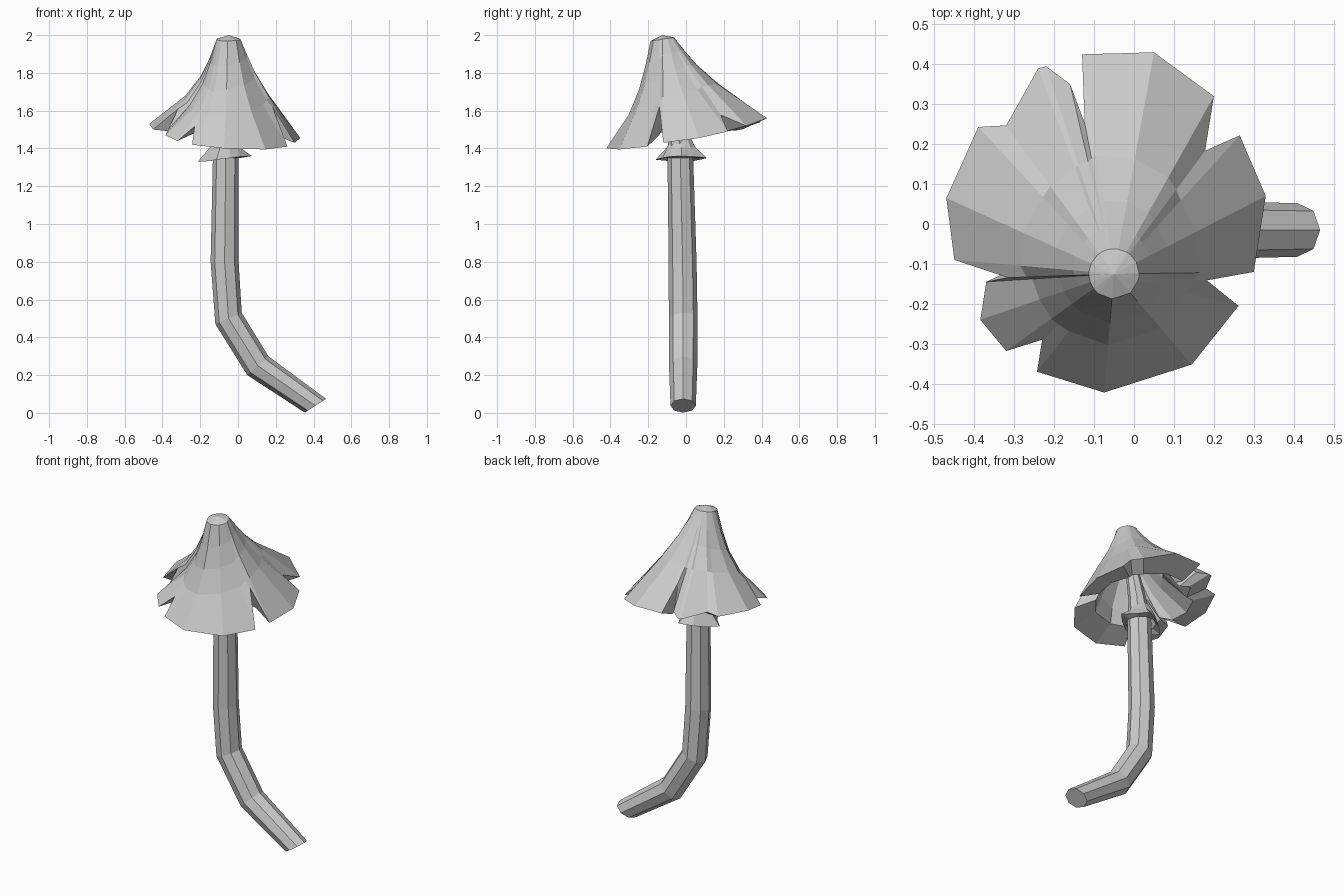
import bpy
import bmesh
from math import sin, cos, pi, radians, atan2
from mathutils import Vector

default_cube = bpy.data.objects.get("Cube")
if default_cube:
    bpy.data.objects.remove(default_cube, do_unlink=True)

grey = bpy.data.materials.new("plain grey")
grey.use_nodes = True
GREY_VALUE = (0.6, 0.6, 0.6, 1)
grey.diffuse_color = GREY_VALUE
grey.node_tree.nodes["Principled BSDF"].inputs["Base Color"].default_value = GREY_VALUE


def loft(name, rings, start=None, end=None, closed=False):
    """Skin a list of equal-length rings; fan the ends to a point or fill them."""
    bm = bmesh.new()
    loops = [[bm.verts.new(point) for point in ring] for ring in rings]
    count = len(loops[0])
    pairs = list(zip(loops, loops[1:]))
    if closed:
        pairs.append((loops[-1], loops[0]))
    for upper, lower in pairs:
        for i in range(count):
            j = (i + 1) % count
            bm.faces.new((upper[i], upper[j], lower[j], lower[i]))
    if not closed:
        for loop, tip in ((loops[0], start), (loops[-1], end)):
            if tip is None:
                bm.faces.new(loop)
            else:
                centre = bm.verts.new(tip)
                for i in range(count):
                    bm.faces.new((loop[i], loop[(i + 1) % count], centre))
    bmesh.ops.recalc_face_normals(bm, faces=bm.faces)
    mesh = bpy.data.meshes.new(name)
    bm.to_mesh(mesh)
    bm.free()
    mesh.materials.append(grey)
    part = bpy.data.objects.new(name, mesh)
    bpy.context.collection.objects.link(part)
    return part


# Stem: octagonal tube with a bent foot (centre, radius, ring tilt in degrees)
stem_path = [
    ((-0.05, -0.1, 1.82), 0.03, 0),
    ((-0.06, -0.04, 1.5), 0.052, 0),
    ((-0.065, -0.03, 1.35), 0.068, 0),
    ((-0.071, -0.018, 0.8), 0.074, 0),
    ((-0.05, -0.015, 0.5), 0.076, 23),
    ((0.105, -0.015, 0.25), 0.075, 42),
    ((0.41, -0.015, 0.038), 0.067, 33),
]


def stem_ring(centre, radius, tilt):
    across = Vector((cos(radians(tilt)), 0, sin(radians(tilt))))
    depth = Vector((0, 1, 0))
    angles = [i * pi / 4 for i in range(8)]
    return [Vector(centre) + radius * (across * cos(a) + depth * sin(a)) for a in angles]


loft("stem", [stem_ring(*station) for station in stem_path])

# Collar: small ragged skirt around the upper stem
COLLAR_SIDES = 10


def collar_ring(radius, height, ruffle=0, dip=0):
    points = []
    for i in range(COLLAR_SIDES):
        a = 2 * pi * i / COLLAR_SIDES
        wave = 1 if i % 5 in (0, 2) else -0.4
        r = radius + ruffle * wave
        points.append((-0.07 + r * cos(a), -0.025 + r * sin(a), height + dip * cos(a)))
    return points


loft("collar", [
    collar_ring(0.05, 1.46),
    collar_ring(0.08, 1.405),
    collar_ring(0.115, 1.345, 0.028, 0.015),
    collar_ring(0.085, 1.35),
    collar_ring(0.05, 1.42),
], closed=True)

# Cap: rim points of the lobes (x, y, z), with a fourth value where a split cuts in
APEX = Vector((-0.05, -0.125, 2.0))
AXIS = Vector((APEX.x, APEX.y, 0))
HOLLOW = Vector((-0.07, 0, 1.485))
TOP_RADIUS = 0.063
rim = [
    (0.33, 0.07, 1.455), (0.265, 0.222, 1.49),
    (0.22, 0.24, 1.5, 0.82),
    (0.2, 0.32, 1.52), (0.05, 0.43, 1.56), (-0.13, 0.425, 1.56),
    (-0.16, 0.44, 1.55, 0.63),
    (-0.16, 0.35, 1.55), (-0.22, 0.395, 1.54), (-0.24, 0.39, 1.54),
    (-0.32, 0.247, 1.55), (-0.39, 0.243, 1.54),
    (-0.47, 0.065, 1.53), (-0.45, -0.09, 1.5),
    (-0.47, -0.14, 1.49, 0.57),
    (-0.37, -0.145, 1.5), (-0.385, -0.24, 1.47), (-0.32, -0.318, 1.44),
    (-0.29, -0.345, 1.43, 0.69),
    (-0.243, -0.37, 1.42), (-0.075, -0.422, 1.4),
    (0.145, -0.352, 1.395), (0.262, -0.205, 1.41),
    (0.31, -0.15, 1.43, 0.57),
    (0.3, -0.12, 1.43),
]

# Flared slope: outward fraction, then height fraction on the steep and full sides
slope = [(0, 1, 1), (0.11, 0.73, 0.86), (0.25, 0.48, 0.69), (0.48, 0.25, 0.46), (1, 0, 0)]


def slope_height(fraction, fullness):
    for (s0, a0, b0), (s1, a1, b1) in zip(slope, slope[1:]):
        if fraction <= s1:
            t = (fraction - s0) / (s1 - s0)
            steep = a0 + (a1 - a0) * t
            full = b0 + (b1 - b0) * t
            return steep + (full - steep) * fullness
    return 0


def cap_column(x, y, z, cut=1):
    """Points down the outside of the cap, round the rim and up the inside."""
    out = Vector((x, y, 0)) - AXIS
    reach = out.length
    out.normalize()
    angle = atan2(out.y, out.x)
    fullness = 0.55 + 0.35 * sin(angle) + 0.3 * cos(angle)
    top = APEX.z - 0.022 + 0.01 * out.y

    def place(fraction, shrink=1, lift=0):
        radius = (TOP_RADIUS + (reach - TOP_RADIUS) * fraction) * shrink
        point = AXIS + out * radius
        point.z = z + (top - z) * slope_height(fraction, fullness) + lift
        return point

    # The inner lip is a nearly level ring that hardly follows the splits
    edge = place(cut)
    lip = HOLLOW.lerp(edge, 0.69 if cut == 1 else 0.87)
    lip.z = HOLLOW.z + 0.2 * (edge.z - HOLLOW.z)
    outside = [place(s) for s, _, _ in slope[:-1]] + [edge]
    return outside + [lip, place(0.48, 0.78, -0.03), place(0.25, 0.6, -0.02)]


def smooth_ring(ring, rounds):
    """Even out radius and height so the splits do not flute the whole cap."""
    flat = [Vector((p.x, p.y, 0)) - AXIS for p in ring]
    sizes = [Vector((f.length, p.z)) for f, p in zip(flat, ring)]
    count = len(ring)
    for _ in range(rounds):
        sizes = [(sizes[i - 1] + 2 * sizes[i] + sizes[(i + 1) % count]) / 4
                 for i in range(count)]
    return [AXIS + f.normalized() * size.x + Vector((0, 0, size.y))
            for f, size in zip(flat, sizes)]


columns = [cap_column(*entry) for entry in rim]
SMOOTHING = (1, 3, 3, 2, 0, 0, 3, 3)
cap_rings = [smooth_ring(ring, rounds) for ring, rounds in zip(zip(*columns), SMOOTHING)]
loft("cap", cap_rings, start=APEX, end=(APEX.x, APEX.y, 1.84))
